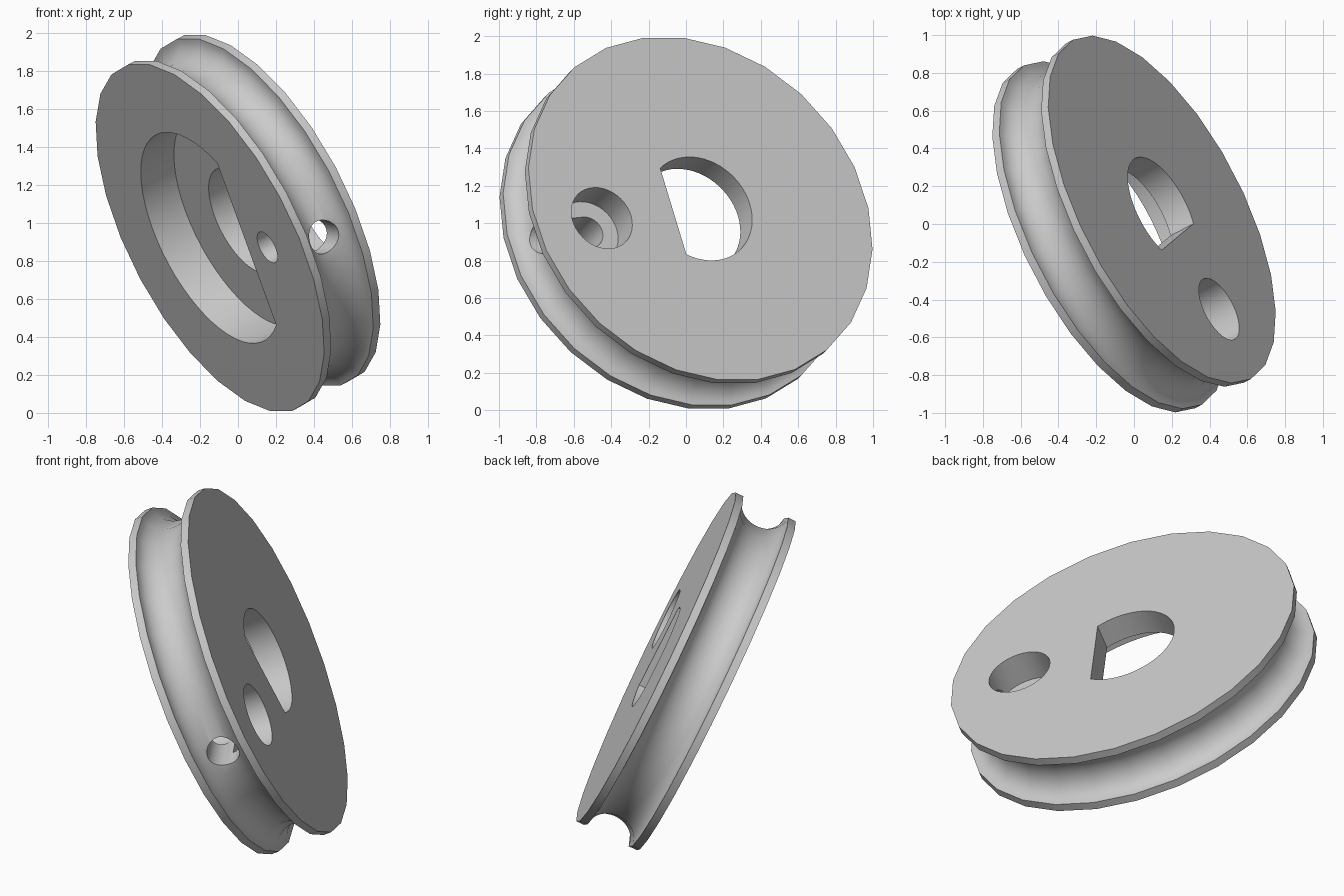
import bpy, bmesh, math
from mathutils import Matrix, Vector

cube = bpy.data.objects.get("Cube")
if cube:
    bpy.data.objects.remove(cube, do_unlink=True)

R, T = 1.014, 0.184            # pulley radius and half thickness
GROOVE, DEPTH = 0.138, 0.118   # groove half width and depth
SEGS = 26
AIM = math.radians(236.4)      # direction of the flats and the side holes
OFFSET = 0.61                  # distance of the side hole from the axis


def circle(r, segs=40, phase=0.0):
    return [(r * math.cos(phase + math.tau * i / segs),
             r * math.sin(phase + math.tau * i / segs)) for i in range(segs)]


def d_shape(r, flat, segs=40):
    """Circle cut by a straight chord facing AIM."""
    a = math.acos(flat / r)
    sweep = math.tau - 2 * a
    angles = [AIM + a + sweep * i / segs for i in range(segs + 1)]
    return [(r * math.cos(t), r * math.sin(t)) for t in angles]


def loft(name, rings, matrix=Matrix()):
    """Closed solid through a stack of equal rings of 3D points."""
    bm = bmesh.new()
    loops = [[bm.verts.new(p) for p in ring] for ring in rings]
    n = len(loops[0])
    for lo, hi in zip(loops, loops[1:]):
        for i in range(n):
            j = (i + 1) % n
            bm.faces.new((lo[i], lo[j], hi[j], hi[i]))
    bm.faces.new(loops[0][::-1])
    bm.faces.new(loops[-1])
    bm.transform(matrix)
    bmesh.ops.recalc_face_normals(bm, faces=bm.faces)
    mesh = bpy.data.meshes.new(name)
    bm.to_mesh(mesh)
    bm.free()
    obj = bpy.data.objects.new(name, mesh)
    bpy.context.collection.objects.link(obj)
    return obj


def prism(name, outline, z0, z1, matrix=Matrix()):
    return loft(name, [[(x, y, z) for x, y in outline] for z in (z0, z1)], matrix)


# Grooved wheel, turned around its own axis
profile = [(R, -T)]
for i in range(17):
    a = math.pi * i / 16
    profile.append((R - DEPTH * math.sin(a), -GROOVE * math.cos(a)))
profile.append((R, T))
phase = math.radians(92.9)
pulley = loft("pulley_wheel",
              [[(x, y, z) for x, y in circle(r, SEGS, phase)] for r, z in profile])

# Cutters: shaft hole, hub recess, stepped side hole, cord hole from the groove
aim = Vector((math.cos(AIM), math.sin(AIM), 0))
side = Matrix.Translation(aim * OFFSET)
radial = aim.to_track_quat('Z', 'Y').to_matrix().to_4x4()
cutters = [
    prism("shaft_hole_cutter", d_shape(0.305, 0.168), -0.5, 0.5),
    prism("hub_recess_cutter", d_shape(0.613, 0.39), -0.5, 0.033),
    prism("side_hole_cutter", circle(0.18), 0.004, 0.5, side),
    prism("small_hole_cutter", circle(0.09), -0.5, 0.3, side),
    prism("cord_hole_cutter", circle(0.09), OFFSET, 1.3, radial),
]
bpy.context.view_layer.objects.active = pulley
pulley.select_set(True)
for cutter in cutters:
    cutter.hide_render = True
    mod = pulley.modifiers.new(cutter.name, 'BOOLEAN')
    mod.operation = 'DIFFERENCE'
    mod.solver = 'EXACT'
    mod.object = cutter
    bpy.ops.object.modifier_apply(modifier=mod.name)
    bpy.data.objects.remove(cutter, do_unlink=True)

# Tilt the wheel into its resting pose
axis = Vector((0.804, 0.4206, 0.4206)).normalized()
across = Vector((0, 1, -1)).normalized()
up = axis.cross(across)
pose = Matrix((across, up, axis)).transposed().to_4x4()
pulley.data.transform(Matrix.Translation((0, 0, 1)) @ pose)

# Plain grey material
grey = bpy.data.materials.new("light_grey")
grey.use_nodes = True
colour = (0.6, 0.6, 0.6, 1)
grey.diffuse_color = colour
grey.node_tree.nodes["Principled BSDF"].inputs["Base Color"].default_value = colour
pulley.data.materials.clear()
pulley.data.materials.append(grey)
for poly in pulley.data.polygons:
    poly.material_index = 0
bpy.ops.object.shade_smooth_by_angle(angle=math.radians(30))
